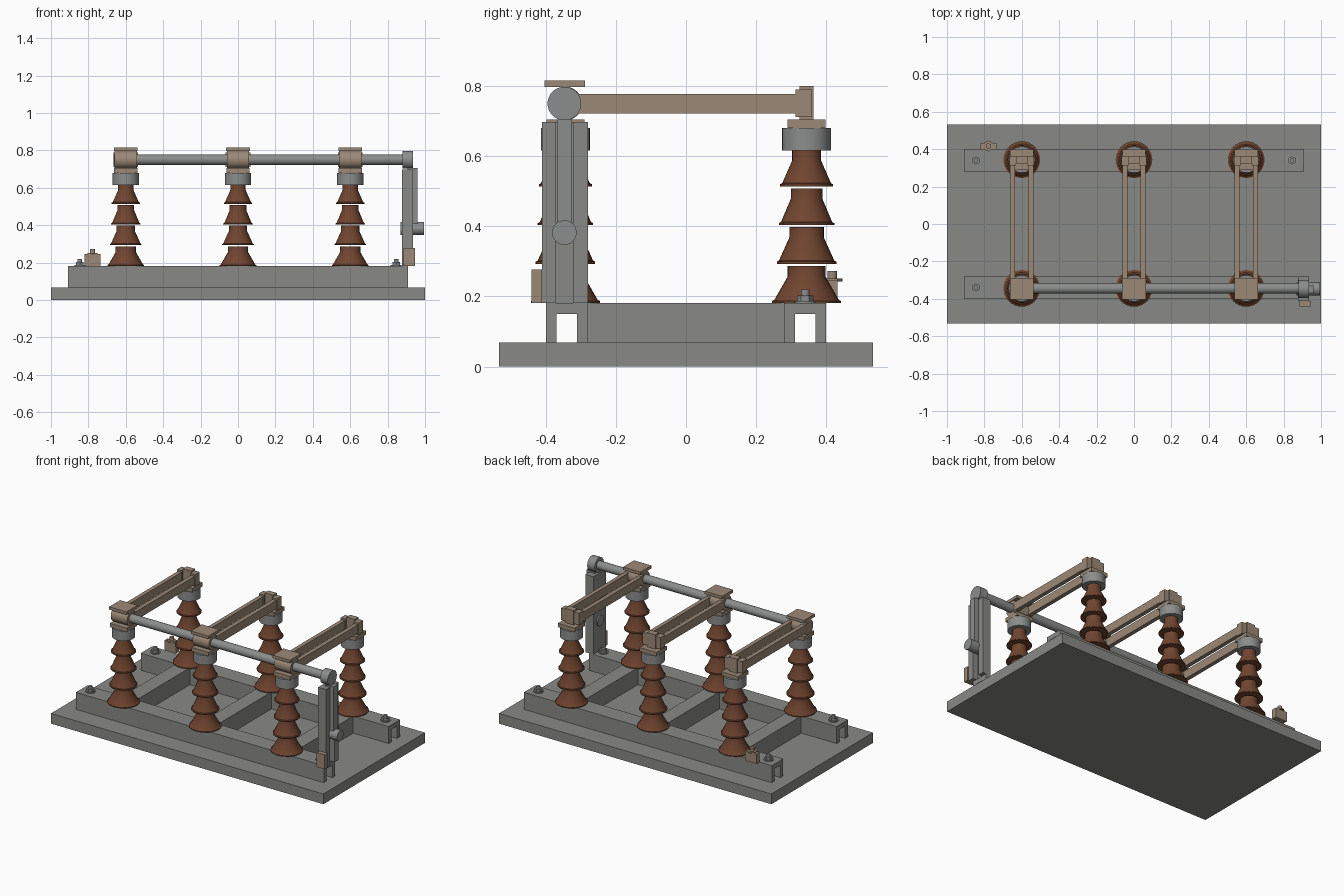
import bpy, bmesh, math
from mathutils import Matrix

if "Cube" in bpy.data.objects:
    bpy.data.objects.remove(bpy.data.objects["Cube"])


def material(name, rgb):
    m = bpy.data.materials.new(name)
    m.diffuse_color = (*rgb, 1)
    m.use_nodes = True
    m.node_tree.nodes["Principled BSDF"].inputs["Base Color"].default_value = m.diffuse_color
    return m


GREY = material("painted_steel_grey", (0.25, 0.25, 0.24))
STEEL = material("galvanised_grey", (0.26, 0.27, 0.265))
TAN = material("contact_tan", (0.33, 0.25, 0.185))
BROWN = material("porcelain_brown", (0.165, 0.06, 0.03))


def finish(name, bm, mat, smooth=False):
    bmesh.ops.recalc_face_normals(bm, faces=bm.faces)
    me = bpy.data.meshes.new(name)
    bm.to_mesh(me)
    bm.free()
    me.materials.append(mat)
    ob = bpy.data.objects.new(name, me)
    bpy.context.collection.objects.link(ob)
    if smooth:
        bpy.ops.object.select_all(action='DESELECT')
        ob.select_set(True)
        bpy.context.view_layer.objects.active = ob
        bpy.ops.object.shade_smooth_by_angle(angle=math.radians(30))
    return ob


def box(name, x0, x1, y0, y1, z0, z1, mat):
    bm = bmesh.new()
    m = Matrix.Translation(((x0 + x1) / 2, (y0 + y1) / 2, (z0 + z1) / 2))
    m = m @ Matrix.Diagonal((x1 - x0, y1 - y0, z1 - z0, 1))
    bmesh.ops.create_cube(bm, size=1, matrix=m)
    return finish(name, bm, mat)


def cyl(name, a, b, r, mat, axis='Z', at=(0, 0), n=32):
    """Cylinder from a to b along an axis; at = the two other coordinates."""
    bm = bmesh.new()
    mid = (a + b) / 2
    if axis == 'Z':
        m = Matrix.Translation((at[0], at[1], mid))
    else:
        m = Matrix.Translation((mid, at[0], at[1])) @ Matrix.Rotation(math.pi / 2, 4, 'Y')
    bmesh.ops.create_cone(bm, cap_ends=True, segments=n, radius1=r, radius2=r,
                          depth=b - a, matrix=m)
    return finish(name, bm, mat, n > 8)


def lathe(name, profile, x, y, mat, n=32):
    """Spin a closed (r, z) profile that starts and ends on the axis."""
    bm = bmesh.new()
    rings = []
    for r, z in profile:
        rings.append([bm.verts.new((x + r * math.cos(2 * math.pi * i / n),
                                    y + r * math.sin(2 * math.pi * i / n), z)) for i in range(n)])
    for p, q in zip(rings, rings[1:]):
        for i in range(n):
            j = (i + 1) % n
            bm.faces.new((p[i], p[j], q[j], q[i]))
    bm.faces.new(rings[0])
    bm.faces.new(rings[-1])
    return finish(name, bm, mat, True)


def prism(name, outline, vec, mat):
    """Extrude a 3D outline along a vector."""
    bm = bmesh.new()
    f = bm.faces.new([bm.verts.new(p) for p in outline])
    new = bmesh.ops.extrude_face_region(bm, geom=[f])['geom']
    bmesh.ops.translate(bm, vec=vec, verts=[v for v in new if isinstance(v, bmesh.types.BMVert)])
    return finish(name, bm, mat)


IY = 0.344          # insulator row offset
TOP = 0.181         # top of the frame rails

# base plate and frame
box("base_plate", -1, 1, -0.533, 0.533, 0, 0.068, GREY)
for tag, c in (("front", -0.34), ("rear", 0.34)):
    sec = [(-.06, .068), (-.06, TOP), (.06, TOP), (.06, .068),
           (.029, .068), (.029, .15), (-.029, .15), (-.029, .068)]
    prism(tag + "_rail", [(-0.91, c + y, z) for y, z in sec], (1.82, 0, 0), GREY)
    for x in (-0.845, 0.845):
        cyl(tag + "_rail_washer", TOP, 0.187, 0.03, STEEL, at=(x, c), n=24)
        cyl(tag + "_rail_nut", 0.187, 0.203, 0.023, STEEL, at=(x, c), n=6)
        cyl(tag + "_rail_stud", 0.203, 0.219, 0.012, STEEL, at=(x, c), n=16)

# ribbed insulators: rim radius, neck radius, bottom, top
SHEDS = [(.098, .054, .181, .286), (.085, .049, .293, .398),
         (.079, .045, .403, .508), (.0755, .041, .514, .617)]

for x in (-0.6, 0, 0.6):
    box("cross_beam", x - .05, x + .05, -0.28, 0.28, 0.068, TOP, GREY)
    for y in (-IY, IY):
        for rim, neck, z0, z1 in SHEDS:
            cone_top = z0 + (z1 - z0) * 0.72
            lathe("insulator_shed", [(rim, z0), (rim, z0 + .006), (rim - .006, z0 + .009),
                                     (neck, cone_top), (neck, z1)], x, y, BROWN)
        cyl("insulator_cap", 0.616, 0.68, 0.07, STEEL, at=(x, y))
        box("terminal_pad", x - .062, x + .062, y - .054, y + .054, 0.68, 0.705, TAN)

    # pivot clamp on the front row
    cyl("pivot_hub", x - .06, x + .06, 0.048, TAN, 'X', (-IY, 0.75))
    box("pivot_lid", x - .064, x + .064, -0.403, -0.288, 0.797, 0.816, TAN)

    # twin blade arms and rear jaw
    for s in (-1, 1):
        a, b = sorted((x + s * .035, x + s * .062))
        box("blade_arm", a, b, -0.34, 0.33, 0.722, 0.778, TAN)
        a, b = sorted((x + s * .03, x + s * .066))
        box("jaw_cheek", a, b, 0.313, 0.36, 0.712, 0.79, TAN)
    box("jaw_block", x - .03, x + .03, 0.324, 0.364, 0.705, 0.80, TAN)

# drive shaft with end collar
cyl("drive_shaft", -0.64, 0.9, 0.028, STEEL, 'X', (-IY, 0.75))
cyl("shaft_collar", 0.88, 0.935, 0.048, STEEL, 'X', (-IY - .003, 0.75))

# operating post: channel open to the right, with link bar and handle boss
post = [(.877, -.411), (.935, -.411), (.935, -.371), (.897, -.371),
        (.897, -.322), (.935, -.322), (.935, -.28), (.877, -.28)]
prism("operating_post", [(x, y, TOP) for x, y in post], (0, 0, 0.516), GREY)
box("link_bar", 0.905, 0.96, -0.368, -0.325, 0.385, 0.705, STEEL)
cyl("handle_boss", 0.868, 0.995, 0.035, STEEL, 'X', (-0.347, 0.382))
box("post_lock_box", 0.885, 0.945, -0.44, -0.411, TOP, 0.277, TAN)

# earthing lug on the rear rail
box("earth_lug", -0.82, -0.735, 0.398, 0.432, TOP, 0.245, TAN)
cyl("earth_lug_nut", 0.243, 0.251, 0.03, TAN, at=(-0.778, 0.417), n=6)
cyl("earth_lug_stud", 0.251, 0.273, 0.014, TAN, at=(-0.778, 0.417), n=16)
